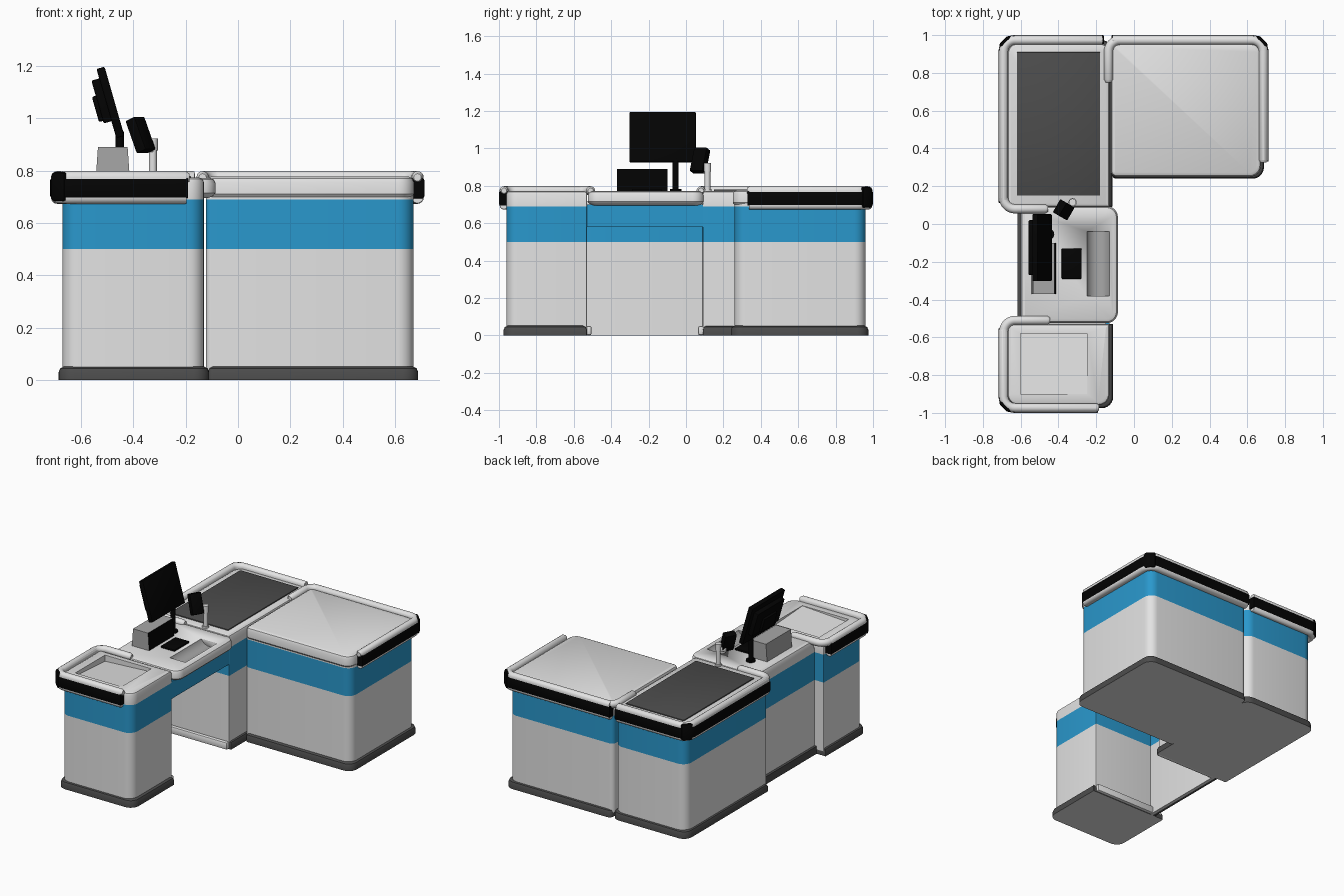
import bpy, bmesh, math
from mathutils import Vector, Matrix

old = bpy.data.objects.get("Cube")
if old:
    bpy.data.objects.remove(old, do_unlink=True)


def material(name, r, g, b):
    m = bpy.data.materials.new(name)
    m.use_nodes = True
    m.diffuse_color = (r, g, b, 1)
    node = m.node_tree.nodes["Principled BSDF"]
    node.inputs["Base Color"].default_value = (r, g, b, 1)
    node.inputs["Roughness"].default_value = 0.6
    return m


LIGHT = material("light grey", 0.77, 0.77, 0.77)
BLUE = material("blue", 0.023, 0.315, 0.61)
DARK = material("dark grey", 0.073, 0.073, 0.073)
BLACK = material("black", 0.001, 0.001, 0.001)
GREY = material("mid grey", 0.39, 0.39, 0.39)


def finish(name, bm, mats, smooth=True):
    bmesh.ops.recalc_face_normals(bm, faces=bm.faces)
    me = bpy.data.meshes.new(name)
    bm.to_mesh(me)
    bm.free()
    for m in mats:
        me.materials.append(m)
    ob = bpy.data.objects.new(name, me)
    bpy.context.collection.objects.link(ob)
    bpy.context.view_layer.objects.active = ob
    if smooth:
        bpy.ops.object.select_all(action='DESELECT')
        ob.select_set(True)
        bpy.ops.object.shade_smooth_by_angle(angle=math.radians(35))
    return ob


def outline(x0, x1, y0, y1, radii, inset, n=6):
    """Rounded rectangle; radii start at the -x -y corner and go round."""
    pts = []
    corners = ((x0, y0, 1, 1), (x1, y0, -1, 1), (x1, y1, -1, -1), (x0, y1, 1, -1))
    for k, (x, y, sx, sy) in enumerate(corners):
        r = max(radii[k], inset + 0.002)
        for i in range(n + 1):
            a = math.pi + (k + i / n) * math.pi / 2
            pts.append((x + sx * r + (r - inset) * math.cos(a),
                        y + sy * r + (r - inset) * math.sin(a)))
    return pts


def loft(name, rect, radii, levels, mats, bands=None, bottom=0):
    """Stack rounded outlines; levels are (height, inset), bands pick colours."""
    bm = bmesh.new()
    rings = [[bm.verts.new((x, y, z)) for x, y in outline(*rect, radii, ins)]
             for z, ins in levels]
    for j in range(len(rings) - 1):
        a, b = rings[j], rings[j + 1]
        for i in range(len(a)):
            k = (i + 1) % len(a)
            f = bm.faces.new((a[i], a[k], b[k], b[i]))
            f.material_index = bands[j] if bands else 0
    bm.faces.new(rings[0][::-1]).material_index = bottom
    bm.faces.new(rings[-1])
    return finish(name, bm, mats)


def box(name, centre, size, mat, rot=(0, 0, 0), bevel=0.0):
    bm = bmesh.new()
    bmesh.ops.create_cube(bm, size=1, matrix=Matrix.Diagonal((*size, 1)))
    if bevel:
        bmesh.ops.bevel(bm, geom=bm.edges[:], offset=bevel, segments=2,
                        affect='EDGES', profile=0.5)
    ob = finish(name, bm, [mat], bool(bevel))
    ob.location = centre
    ob.rotation_euler = [math.radians(a) for a in rot]
    return ob


def cylinder(name, centre, radius, depth, mat, rot=(0, 0, 0)):
    bm = bmesh.new()
    bmesh.ops.create_cone(bm, cap_ends=True, segments=24, radius1=radius,
                          radius2=radius, depth=depth)
    ob = finish(name, bm, [mat])
    ob.location = centre
    ob.rotation_euler = [math.radians(a) for a in rot]
    return ob


def round_path(pts, r=0.06, n=8):
    pts = [Vector(p) for p in pts]
    out = [pts[0]]
    for a, b, c in zip(pts, pts[1:], pts[2:]):
        u, v = (a - b).normalized() * r, (c - b).normalized() * r
        for i in range(n + 1):
            t = i / n * math.pi / 2
            out.append(b + u * (1 - math.sin(t)) + v * (1 - math.cos(t)))
    return out + [pts[-1]]


def sweep(name, path, profile, mat, cap, taper):
    """Sweep a closed (offset, height) profile along a path, narrowing the tips."""
    path = round_path(path)
    rows = []
    for i, p in enumerate(path):
        d = (path[min(i + 1, len(path) - 1)] - path[max(i - 1, 0)]).normalized()
        rows.append((p, d, 1.0))
    (p, d, _), (q, e, _) = rows[0], rows[-1]
    rows = [(p - d * cap, d, taper)] + rows + [(q + e * cap, e, taper)]
    mid = sum(z for _, z in profile) / len(profile)
    bm = bmesh.new()
    rings = [[bm.verts.new((p.x + d.y * o * s, p.y - d.x * o * s, mid + (z - mid) * s))
              for o, z in profile] for p, d, s in rows]
    for a, b in zip(rings, rings[1:]):
        for i in range(len(profile)):
            k = (i + 1) % len(profile)
            bm.faces.new((a[i], a[k], b[k], b[i]))
    bm.faces.new(rings[0])
    bm.faces.new(rings[-1][::-1])
    return finish(name, bm, [mat])


def carve(target, cutter):
    cutter.hide_render = True
    mod = target.modifiers.new("recess", 'BOOLEAN')
    mod.operation, mod.solver, mod.object = 'DIFFERENCE', 'EXACT', cutter
    mod.material_mode = 'TRANSFER'
    bpy.context.view_layer.objects.active = target
    bpy.ops.object.modifier_apply(modifier=mod.name)
    bpy.data.objects.remove(cutter, do_unlink=True)


# Cabinets with a blue band, each on a dark plinth with a light underside
R = 0.06
SHELL = [(0.03, 0), (0.5, 0), (0.69, 0), (0.755, 0), (0.767, 0.005), (0.773, 0.018)]
BANDS = [0, 1, 0, 0, 0]
PLINTH = [(0, 0), (0.03, 0), (0.045, 0.006), (0.052, 0.02)]
cabinets = {}
for name, rect, foot, radii in (
        ("front_cabinet", (-0.67, -0.13, -0.96, -0.53), (-0.685, -0.11, -0.975, -0.53), (R, R, 0.003, 0.003)),
        ("belt_cabinet", (-0.67, -0.13, 0.09, 0.96), (-0.685, -0.115, 0.09, 0.975), (0.003, 0.003, R, R)),
        ("side_cabinet", (-0.122, 0.67, 0.26, 0.96), (-0.115, 0.688, 0.24, 0.975), (0.02, R, R, 0.03))):
    cabinets[name] = loft(name, rect, radii, SHELL, [LIGHT, BLUE], BANDS)
    loft(name + "_plinth", foot, radii, PLINTH, [DARK, LIGHT], bottom=1)

# Sloping coin tray sunk in the front cabinet
tray = box("tray_cutter", (-0.425, -0.74, 0.78), (0.35, 0.32, 0.08), LIGHT)
for v in tray.data.vertices:
    if v.co.z < 0:
        v.co.z = -0.009 - (0.02 if v.co.x < 0 else 0) - (0.02 if v.co.y > 0 else 0)
carve(cabinets["front_cabinet"], tray)

# Packing top and the conveyor belt
loft("packing_top", (-0.122, 0.672, 0.25, 0.96), (0.03, R, R, 0.03),
     [(0.70, 0.008), (0.71, 0), (0.755, 0), (0.77, 0.006), (0.777, 0.02)], [LIGHT])
box("conveyor_belt", (-0.4, 0.53, 0.772), (0.44, 0.76, 0.016), DARK, bevel=0.003)

# Knee space: back panel, apron, floor lips
loft("back_panel", (-0.6, -0.58, -0.53, 0.09), (0.002,) * 4,
     [(0.0, 0), (0.5, 0), (0.69, 0), (0.72, 0)], [LIGHT, BLUE], [0, 1, 0])
box("back_panel_plinth", (-0.607, -0.22, 0.026), (0.02, 0.62, 0.052), DARK)
box("apron", (-0.14, -0.22, 0.64), (0.02, 0.62, 0.12), BLUE)
for name, y in (("front_floor_lip", -0.52), ("belt_floor_lip", 0.08)):
    box(name, (-0.36, y, 0.026), (0.46, 0.03, 0.05), LIGHT, bevel=0.01)

# Cashier desk with a curved scanner trough
desk = loft("desk", (-0.6, -0.085, -0.525, 0.095), (0.01, 0.06, 0.06, 0.01),
            [(0.695, 0.03), (0.703, 0.01), (0.715, 0), (0.75, 0), (0.766, 0.008),
             (0.772, 0.022)], [LIGHT])
carve(desk, cylinder("trough_cutter", (-0.19, -0.21, 0.80), 0.066, 0.34, GREY, (90, 0, 0)))

# Bumpers with a black strip wrapping the ends, and light rails on top
TUBE = [(0.024 * math.cos(i * math.pi / 6), 0.774 + 0.024 * math.sin(i * math.pi / 6))
        for i in range(12)]
half = [(0.024 * math.cos(i * math.pi / 8), 0.024 * math.sin(i * math.pi / 8)) for i in range(9)]
BUMPER = [(o, 0.774 + z) for o, z in half] + [(-o, 0.697 - z) for o, z in half]
STRIP = [(-0.022, 0.693), (0.022, 0.693), (0.027, 0.703), (0.027, 0.763),
         (0.022, 0.772), (-0.022, 0.772)]
for name, rail, bumper in (
        ("front", [(-0.46, -0.51), (-0.69, -0.51), (-0.69, -0.973), (-0.2, -0.973)],
         [(-0.69, -0.56), (-0.69, -0.973), (-0.2, -0.973)]),
        ("belt", [(-0.18, 0.973), (-0.69, 0.973), (-0.69, 0.08), (-0.47, 0.08)],
         [(-0.17, 0.973), (-0.69, 0.973), (-0.69, 0.12)]),
        ("side", [(0.685, 0.34), (0.685, 0.973), (-0.135, 0.973), (-0.135, 0.765)],
         [(0.685, 0.34), (0.685, 0.973), (-0.11, 0.973)])):
    sweep(name + "_rail", rail, TUBE, LIGHT, 0.015, 0.6)
    sweep(name + "_bumper", bumper, BUMPER, LIGHT, 0.004, 0.95)
    sweep(name + "_bumper_strip", bumper, STRIP, BLACK, 0.01, 0.95)
    # Black guard on the outer corner
    x, y = bumper[1]
    sx, sy = math.copysign(0.015, x), math.copysign(0.015, y)
    box(name + "_corner_guard", (x - sx, y - sy, 0.738), (0.048, 0.076, 0.114), BLACK,
        (0, 0, 45 if x * y > 0 else -45), 0.016)

# Receipt printer: tapered box with a black face toward the cashier
printer = box("printer", (-0.478, -0.235, 0.83), (0.13, 0.27, 0.12), GREY)
printer.data.materials.append(BLACK)
for v in printer.data.vertices:
    if v.co.z > 0:
        v.co.x *= 0.87
for f in printer.data.polygons:
    f.material_index = int(f.normal.x > 0.8)

# Keypad
box("keypad", (-0.33, -0.21, 0.776), (0.105, 0.16, 0.014), BLACK, bevel=0.003)

# Monitor on a post
TILT = (0, -16, 0)
centre = Vector((-0.487, -0.125, 1.06))
turn = Matrix.Rotation(math.radians(-16), 3, 'Y')
for name, off, size in (("monitor_screen", (0, 0, 0), (0.032, 0.355, 0.275)),
                        ("monitor_back", (-0.03, 0, 0.015), (0.034, 0.29, 0.17)),
                        ("monitor_mount", (-0.05, 0, -0.01), (0.025, 0.14, 0.1))):
    box(name, centre + turn @ Vector(off), size, BLACK, TILT, 0.006)
cylinder("monitor_post", (-0.452, -0.055, 0.86), 0.016, 0.18, BLACK)
cylinder("monitor_foot", (-0.452, -0.055, 0.777), 0.03, 0.012, BLACK)

# Card terminal on its light stand
box("card_terminal", (-0.372, 0.075, 0.935), (0.045, 0.08, 0.135), BLACK, (0, -22, -30), 0.006)
cylinder("terminal_post", (-0.325, 0.115, 0.83), 0.015, 0.13, LIGHT)
cylinder("terminal_foot", (-0.325, 0.115, 0.778), 0.022, 0.012, LIGHT)
cylinder("terminal_clamp", (-0.325, 0.115, 0.9), 0.019, 0.045, LIGHT)
box("terminal_arm", (-0.345, 0.1, 0.885), (0.05, 0.025, 0.03), LIGHT, (0, 0, 35), 0.004)
